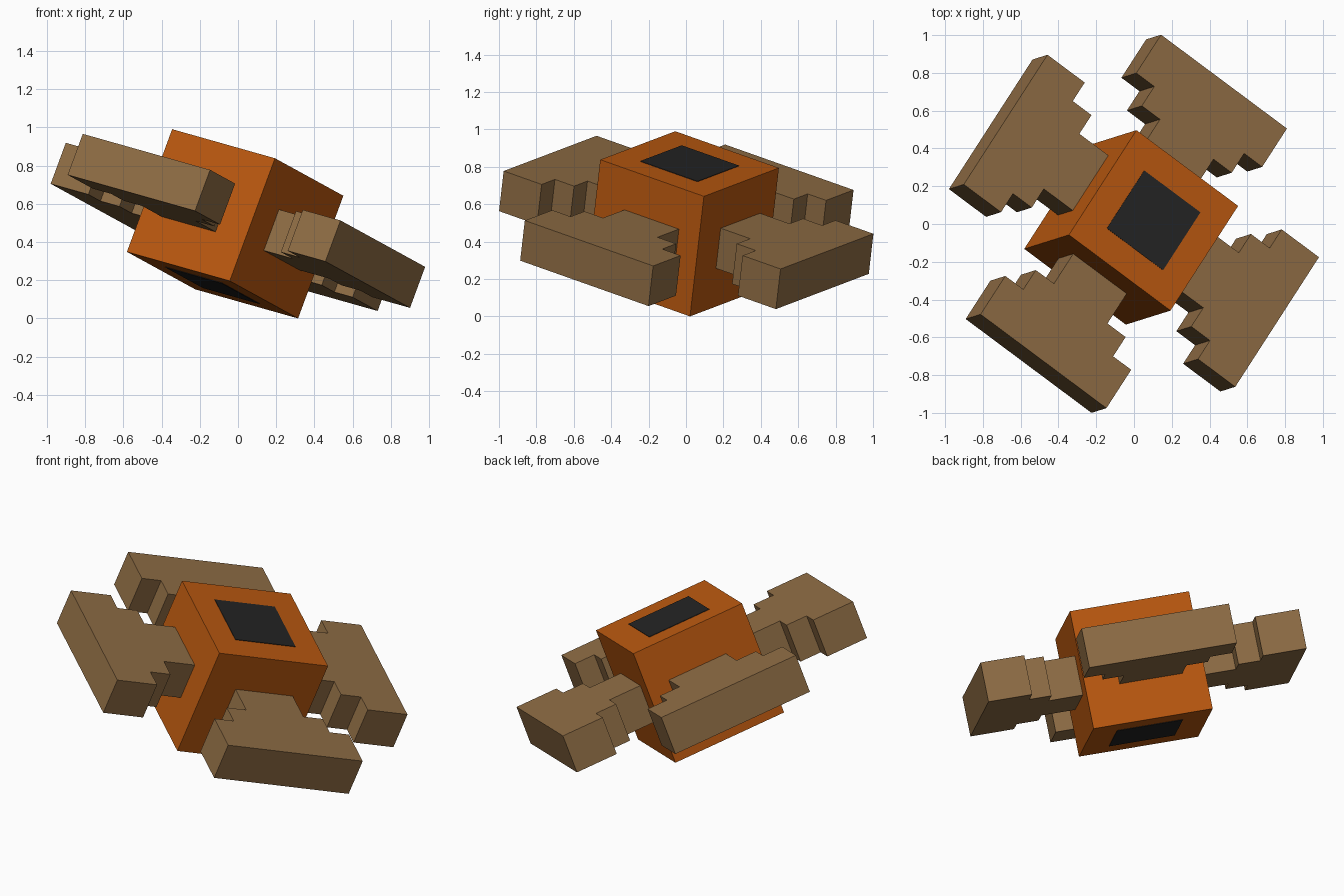
import bpy, bmesh
from mathutils import Matrix, Vector

if "Cube" in bpy.data.objects:
    bpy.data.objects.remove(bpy.data.objects["Cube"])

# Tilted local frame shared by every part
ex = Vector((0.782, -0.583, -0.221)).normalized()
ey = Vector((0.52, 0.805, -0.285))
ey = (ey - ex * ey.dot(ex)).normalized()
ez = ex.cross(ey)
FRAME = Matrix.Translation((-0.015, -0.018, 0.495)) @ Matrix((ex, ey, ez)).transposed().to_4x4()

HALF = 0.344    # half side of the cube
THICK = 0.115   # half thickness of the wings


def material(name, rgb):
    m = bpy.data.materials.new(name)
    m.diffuse_color = (*rgb, 1)
    m.use_nodes = True
    m.node_tree.nodes["Principled BSDF"].inputs["Base Color"].default_value = m.diffuse_color
    return m


orange = material("burnt orange", (0.50, 0.100, 0.005))
brown = material("wood brown", (0.28, 0.155, 0.060))
black = material("charcoal", (0.018, 0.018, 0.018))


def prism(name, outline, z0, z1, mat):
    """Extrude a flat outline from z0 to z1 in the tilted frame."""
    bm = bmesh.new()
    face = bm.faces.new([bm.verts.new((x, y, z0)) for x, y in outline])
    ext = bmesh.ops.extrude_face_region(bm, geom=[face])
    top = [g for g in ext["geom"] if isinstance(g, bmesh.types.BMVert)]
    bmesh.ops.translate(bm, verts=top, vec=(0, 0, z1 - z0))
    bmesh.ops.recalc_face_normals(bm, faces=bm.faces)
    mesh = bpy.data.meshes.new(name)
    bm.to_mesh(mesh)
    bm.free()
    mesh.materials.append(mat)
    obj = bpy.data.objects.new(name, mesh)
    obj.matrix_world = FRAME
    bpy.context.collection.objects.link(obj)


def square(h):
    return [(-h, -h), (h, -h), (h, h), (-h, h)]


# Cube body with a dark square on top and bottom
prism("cube_body", square(HALF), -HALF, HALF, orange)
prism("top_patch", square(0.19), HALF - 0.002, HALF + 0.003, black)
prism("bottom_patch", square(0.19), -HALF - 0.003, -HALF + 0.002, black)

# Stepped wings: (half width, distance from the centre), from the cube outwards
steps = [(0.181, 0.335), (0.181, 0.54), (0.304, 0.54),
         (0.304, 0.667), (0.426, 0.667), (0.426, 0.919)]
profile = steps + [(-w, d) for w, d in reversed(steps)]
for sign, side in ((1, "plus"), (-1, "minus")):
    prism("long_wing_" + side, [(sign * d, w + 0.028) for w, d in profile], -THICK, THICK, brown)
    prism("cross_wing_" + side, [(w - 0.033, sign * d) for w, d in profile], -THICK, THICK, brown)
